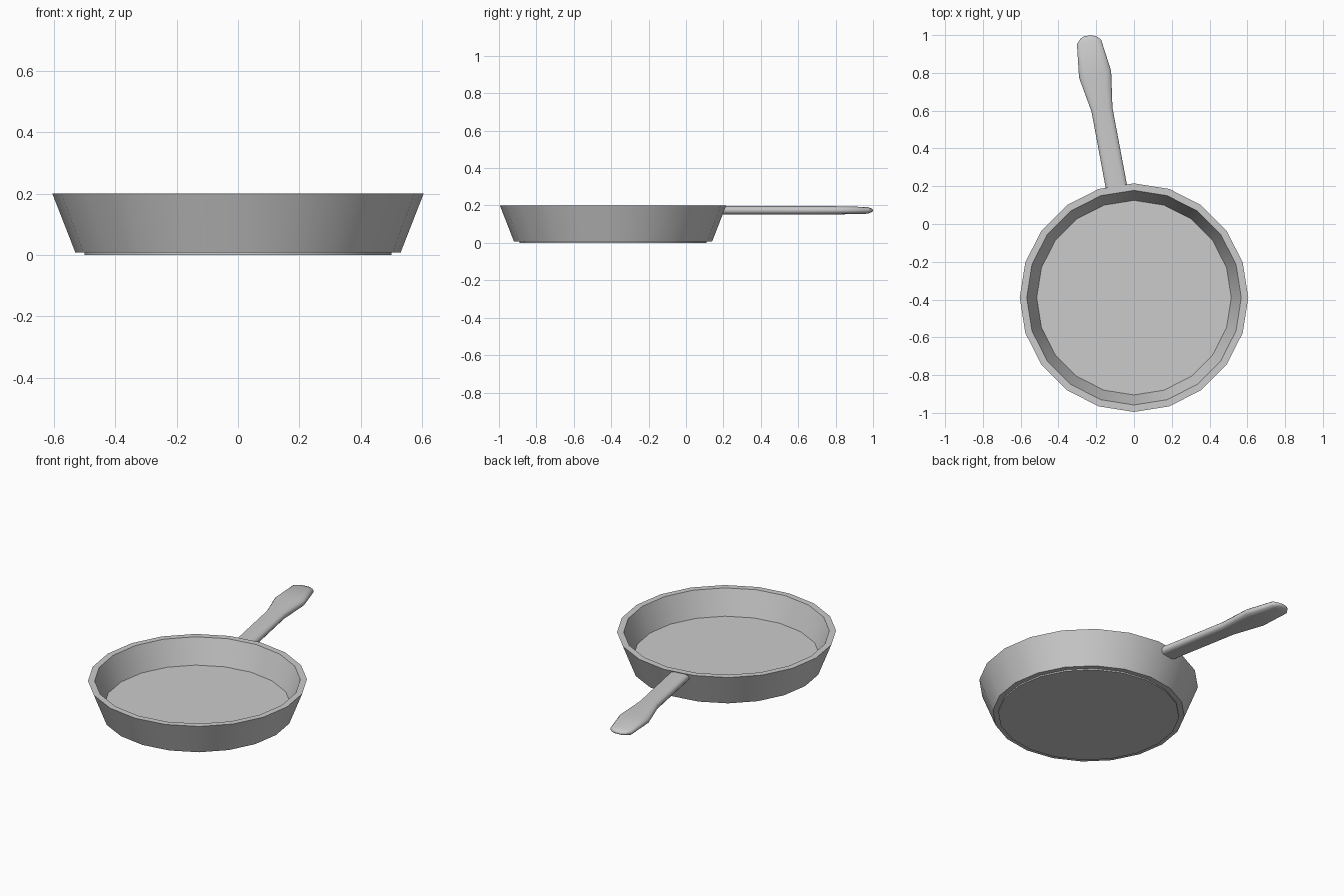
import bpy, bmesh
from math import sin, cos, pi
from mathutils import Vector

if "Cube" in bpy.data.objects:
    bpy.data.objects.remove(bpy.data.objects["Cube"])


def loft(name, rings, angle):
    """Skin a list of equal-length point rings and cap both ends."""
    bm = bmesh.new()
    rows = [[bm.verts.new(p) for p in ring] for ring in rings]
    n = len(rows[0])
    for a, b in zip(rows, rows[1:]):
        for i in range(n):
            j = (i + 1) % n
            bm.faces.new((a[i], a[j], b[j], b[i]))
    bm.faces.new(rows[0][::-1])
    bm.faces.new(rows[-1])
    bmesh.ops.recalc_face_normals(bm, faces=bm.faces)
    mesh = bpy.data.meshes.new(name)
    bm.to_mesh(mesh)
    bm.free()
    obj = bpy.data.objects.new(name, mesh)
    bpy.context.collection.objects.link(obj)
    bpy.ops.object.select_all(action='DESELECT')
    obj.select_set(True)
    bpy.context.view_layer.objects.active = obj
    bpy.ops.object.shade_smooth_by_angle(angle=angle)
    return obj


# Pan bowl: 20-sided, from raised base up the outside and down to the floor
SIDES, CENTRE_Y = 20, -0.39
profile = [(0.50, 0.0), (0.50, 0.008), (0.53, 0.008),
           (0.605, 0.20), (0.568, 0.20), (0.515, 0.052)]
loft("pan_bowl",
     [[(r * cos(2 * pi * i / SIDES), CENTRE_Y + r * sin(2 * pi * i / SIDES), z)
       for i in range(SIDES)] for r, z in profile], pi / 6)

# Handle: flattened rounded section swept along a slightly angled line
# Stations: left edge x, y, right edge x, y, half thickness
stations = [(-0.145, 0.165, -0.033, 0.185, 0.022),
            (-0.225, 0.595, -0.114, 0.615, 0.022),
            (-0.291, 0.775, -0.121, 0.810, 0.022),
            (-0.302, 0.953, -0.174, 0.976, 0.018),
            (-0.282, 0.982, -0.195, 0.991, 0.011),
            (-0.262, 0.995, -0.222, 0.999, 0.006)]
# Section: position across the width and height, each from -1 to 1
section = [(-1, -0.3), (-0.88, -0.75), (-0.6, -1), (0.6, -1), (0.88, -0.75), (1, -0.3),
           (1, 0.3), (0.88, 0.75), (0.6, 1), (-0.6, 1), (-0.88, 0.75), (-1, 0.3)]
rings = []
for lx, ly, rx, ry, half in stations:
    left, right = Vector((lx, ly, 0.174)), Vector((rx, ry, 0.174))
    rings.append([left.lerp(right, (u + 1) / 2) + Vector((0, 0, v * half))
                  for u, v in section])
loft("handle", rings, pi / 3)
